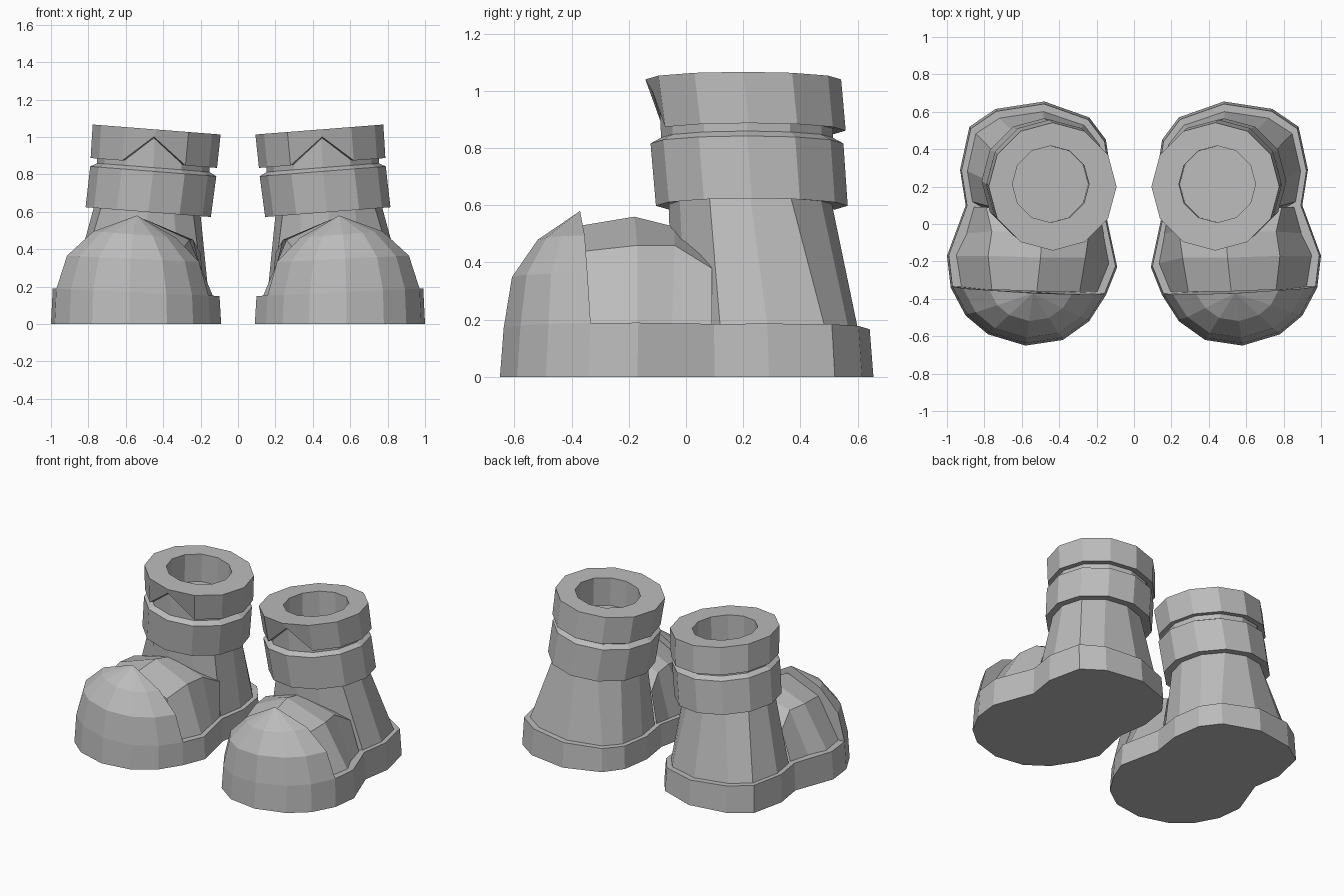
import bpy, bmesh, math

if "Cube" in bpy.data.objects:
    bpy.data.objects.remove(bpy.data.objects["Cube"])

grey = bpy.data.materials.new("grey")
grey.diffuse_color = (0.5, 0.5, 0.5, 1)
grey.use_nodes = True
grey.node_tree.nodes["Principled BSDF"].inputs["Base Color"].default_value = grey.diffuse_color


def make(name, rings, closed=True, cap_start=False, cap_end=False, apex=None):
    """Loft rings of equal length into a flat shaded part, once per foot."""
    for side, s in (("right", 1), ("left", -1)):
        bm = bmesh.new()
        rows = [[bm.verts.new((s * x, y, z)) for x, y, z in r] for r in rings]
        n = len(rows[0])
        for a, b in zip(rows, rows[1:]):
            for i in range(n if closed else n - 1):
                j = (i + 1) % n
                bm.faces.new((a[i], a[j], b[j], b[i]))
        if apex:
            tip = bm.verts.new((s * apex[0], apex[1], apex[2]))
            for i in range(n - 1):
                bm.faces.new((rows[-1][i], rows[-1][i + 1], tip))
            # flat back wall of the half dome
            bm.faces.new([r[0] for r in rows] + [tip] + [r[-1] for r in reversed(rows)])
        if cap_start:
            bm.faces.new(rows[0])
        if cap_end:
            bm.faces.new(rows[-1])
        bmesh.ops.recalc_face_normals(bm, faces=bm.faces[:])
        me = bpy.data.meshes.new(name)
        bm.to_mesh(me)
        bm.free()
        me.materials.append(grey)
        bpy.context.collection.objects.link(bpy.data.objects.new(f"{side}_{name}", me))


def ring(cx, cy, r, z, notch=None):
    """Twelve sided ring tilted towards the other foot; notch lifts the front corner."""
    pts = []
    for k in range(12):
        a = math.radians(30 * k - 30)
        x, y = cx + r * math.cos(a), cy + r * math.sin(a)
        zz = notch if notch and k == 10 else z
        pts.append((x, y, zz + 0.078 * (x - 0.44)))
    return pts


# Sole outline: heel half, inner side, toe half, outer side
heel = [(0.90, 0.10), (0.93, 0.29), (0.88, 0.52), (0.74, 0.615), (0.48, 0.655),
        (0.24, 0.57), (0.15, 0.45), (0.12, 0.25), (0.15, 0.05)]
toe = [(0.15, -0.38), (0.24, -0.52), (0.38, -0.62), (0.58, -0.65),
       (0.78, -0.59), (0.90, -0.49), (0.98, -0.34)]
outline = heel + [(0.09, -0.23)] + toe + [(1.0, -0.17)]


def rim(points, k=0.98):
    """Top edge of the sole, higher on the outer side."""
    return [(0.53 + (x - 0.53) * k, y * k, 0.15 + 0.044 * (x - 0.1)) for x, y in points]


make("sole", [[(x, y, 0) for x, y in outline], rim(outline)], cap_start=True, cap_end=True)

# Toe cap: half dome narrowing to a peak at its rear edge
tip = (0.54, -0.37, 0.58)


def cap_ring(f, z):
    return [(x + (tip[0] - x) * f, y + (tip[1] - y) * f, z + 0.04 * (x - 0.6)) for x, y in toe]


make("toe_cap", [rim(toe), cap_ring(0.15, 0.35), cap_ring(0.47, 0.48)], closed=False, apex=tip)

# Instep: cross sections from the toe cap back into the shaft
make("instep", [
    [(0.93, -0.35, 0.17), (0.76, -0.35, 0.44), (0.52, -0.36, 0.53), (0.29, -0.36, 0.41), (0.19, -0.36, 0.14)],
    [(0.96, -0.17, 0.17), (0.78, -0.17, 0.46), (0.50, -0.18, 0.56), (0.26, -0.18, 0.45), (0.13, -0.21, 0.14)],
    [(0.90, -0.05, 0.17), (0.76, -0.04, 0.46), (0.49, -0.04, 0.525), (0.24, -0.04, 0.45), (0.16, -0.05, 0.14)],
    [(0.86, 0.09, 0.17), (0.79, 0.09, 0.38), (0.48, 0.06, 0.49), (0.20, 0.09, 0.38), (0.18, 0.06, 0.14)],
], closed=False)

# Shaft flaring to the heel, lower band and the neck above it
base = [(0.52 + (x - 0.52) * 0.91, 0.25 + (y - 0.25) * 0.87, 0.14 + 0.04 * x) for x, y in heel]
base += [(0.30, 0.0, 0.16), (0.48, -0.05, 0.16), (0.66, 0.0, 0.16)]
make("shaft", [base, ring(0.485, 0.225, 0.285, 0.60), ring(0.48, 0.23, 0.335, 0.595),
               ring(0.453, 0.213, 0.337, 0.815), ring(0.453, 0.213, 0.30, 0.835),
               ring(0.445, 0.21, 0.305, 1.0)])

# Upper cuff with a notched front and a recessed opening
make("cuff", [ring(0.45, 0.217, 0.30, 0.865, 0.99), ring(0.45, 0.22, 0.338, 0.86, 1.0),
              ring(0.435, 0.20, 0.342, 1.04), ring(0.445, 0.213, 0.205, 1.04),
              ring(0.45, 0.213, 0.205, 0.85)], cap_end=True)
